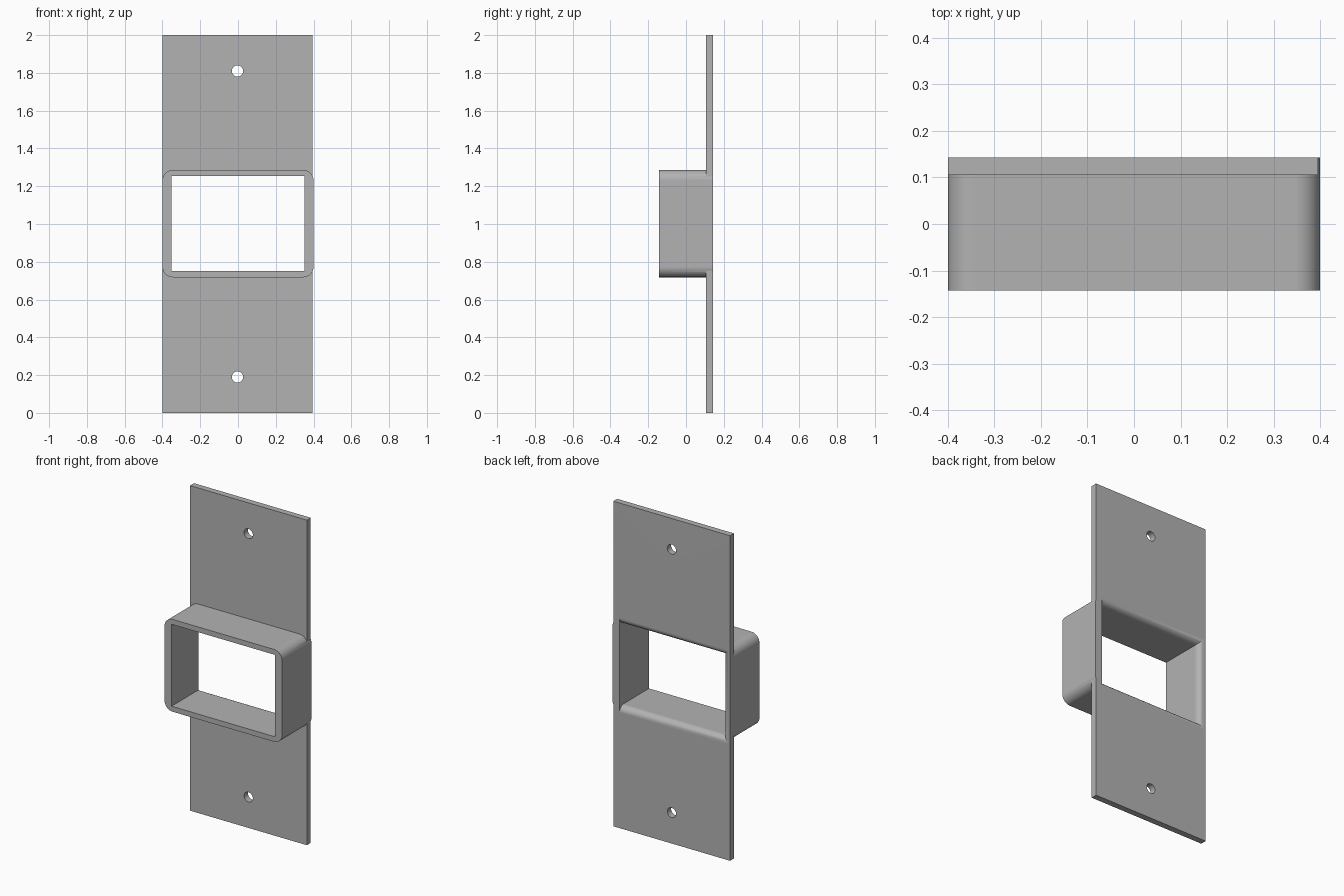
import bpy, bmesh, math
from mathutils import Vector

if "Cube" in bpy.data.objects:
    bpy.data.objects.remove(bpy.data.objects["Cube"], do_unlink=True)

FRONT, BACK = -0.143, 0.143
PLATE_FRONT = 0.105
MID_Z = 1.002

grey = bpy.data.materials.new("plain grey")
grey.use_nodes = True
grey.diffuse_color = (0.45, 0.45, 0.45, 1)
grey.node_tree.nodes["Principled BSDF"].inputs["Base Color"].default_value = (0.45, 0.45, 0.45, 1)


def loft(name, rings):
    """Closed solid through matching rings of points, capped at both ends."""
    bm = bmesh.new()
    loops = [[bm.verts.new(p) for p in ring] for ring in rings]
    n = len(loops[0])
    for a, b in zip(loops, loops[1:]):
        for i in range(n):
            j = (i + 1) % n
            bm.faces.new((a[i], a[j], b[j], b[i]))
    bm.faces.new(loops[0])
    bm.faces.new(loops[-1])
    bmesh.ops.recalc_face_normals(bm, faces=bm.faces)
    mesh = bpy.data.meshes.new(name)
    bm.to_mesh(mesh)
    bm.free()
    mesh.materials.append(grey)
    obj = bpy.data.objects.new(name, mesh)
    bpy.context.collection.objects.link(obj)
    return obj


def rect(x0, x1, z0, z1, y):
    return [Vector((x0, y, z0)), Vector((x1, y, z0)), Vector((x1, y, z1)), Vector((x0, y, z1))]


def rounded_rect(hx, hz, r, y, steps=10):
    points = []
    for k, (sx, sz) in enumerate([(1, 1), (-1, 1), (-1, -1), (1, -1)]):
        for s in range(steps + 1):
            a = math.pi / 2 * (k + s / steps)
            points.append(Vector((sx * (hx - r) + r * math.cos(a), y,
                                  MID_Z + sz * (hz - r) + r * math.sin(a))))
    return points


def circle(x, z, r, y, n=32):
    return [Vector((x + r * math.cos(math.tau * i / n), y, z + r * math.sin(math.tau * i / n)))
            for i in range(n)]


def combine(target, other, operation):
    mod = target.modifiers.new("combine", "BOOLEAN")
    mod.operation, mod.solver, mod.object = operation, "EXACT", other
    bpy.context.view_layer.objects.active = target
    bpy.ops.object.modifier_apply(modifier=mod.name)
    bpy.data.objects.remove(other, do_unlink=True)


# Mounting plate with rounded collar
body = loft("mounting_plate_with_collar", [rect(-0.4, 0.395, 0, 2, y) for y in (PLATE_FRONT, BACK)])
collar = loft("collar", [rounded_rect(0.4, 0.284, 0.055, y) for y in (FRONT, BACK)])
combine(body, collar, "UNION")

# Opening, flared at the back on the top, bottom and one side
FLARE = 0.038
profile = [(FRONT - 0.1, 0)]
for i in range(9):
    a = math.pi / 2 * i / 8
    profile.append((BACK - FLARE + FLARE * math.sin(a), FLARE * (1 - math.cos(a))))
profile.append((BACK + 0.1, FLARE))
opening = loft("opening", [rect(-0.352 - o, 0.352, MID_Z - 0.252 - o, MID_Z + 0.252 + o, y)
                           for y, o in profile])
combine(body, opening, "DIFFERENCE")

# Screw holes
for z in (0.19, 1.81):
    combine(body, loft("screw_hole", [circle(-0.0025, z, 0.03, y) for y in (0, 0.3)]), "DIFFERENCE")

# Smooth rounded areas while flat faces stay flat
bpy.ops.object.select_all(action="DESELECT")
body.select_set(True)
bpy.context.view_layer.objects.active = body
bpy.ops.object.shade_smooth_by_angle(angle=math.radians(30))
weighted = body.modifiers.new("weighted normals", "WEIGHTED_NORMAL")
weighted.keep_sharp = True
